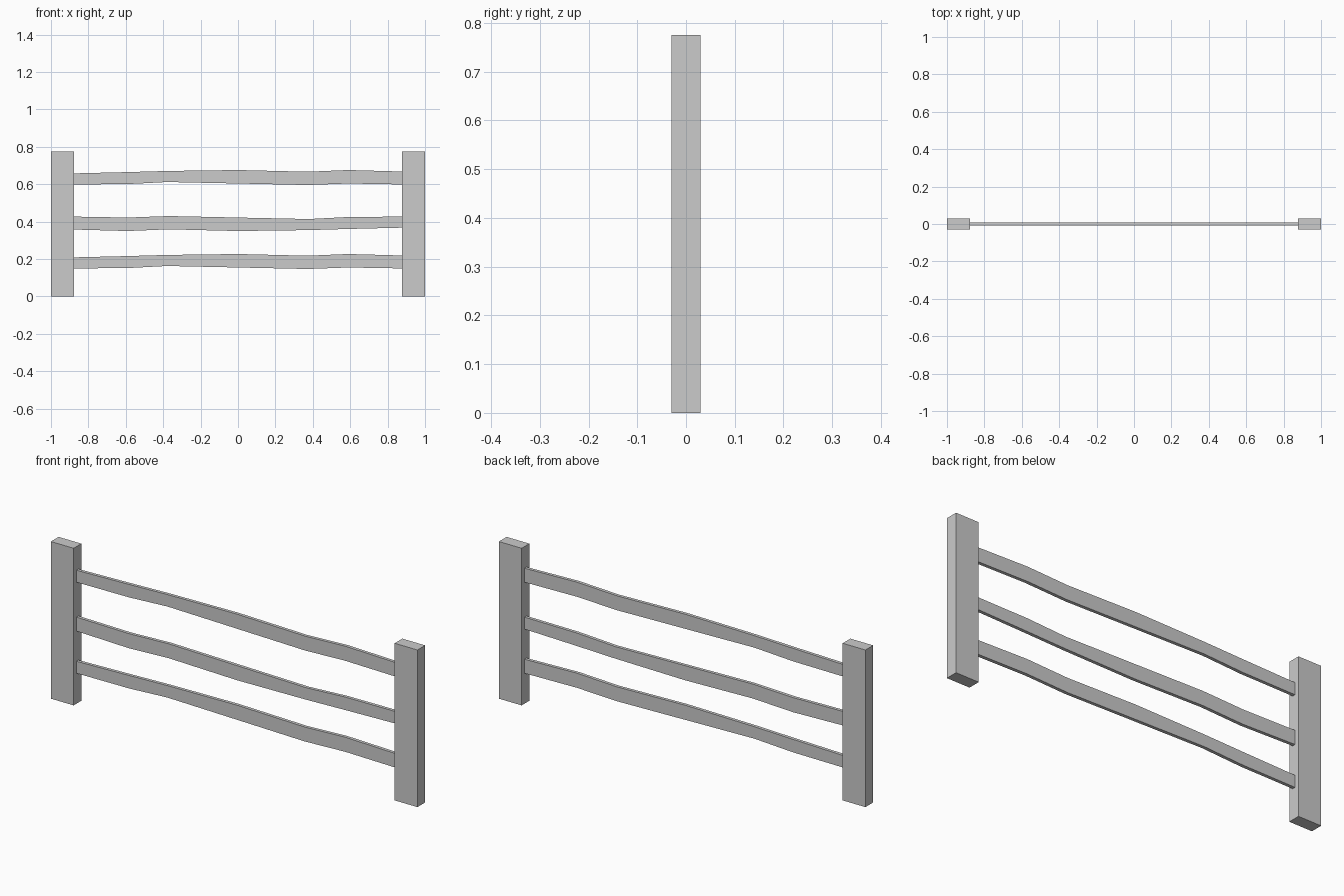
import bpy, bmesh, math

if "Cube" in bpy.data.objects:
    bpy.data.objects.remove(bpy.data.objects["Cube"])

POST_W, POST_D, POST_H = 0.124, 0.06, 0.775
RAIL_D = 0.016

# Wavy rail outline: (x, bottom z, top z), relative to the rail centre line
STATIONS = [
    (-0.88, -0.036, 0.023), (-0.59, -0.034, 0.030), (-0.38, -0.023, 0.036),
    (0.0, -0.031, 0.041), (0.37, -0.039, 0.032), (0.59, -0.031, 0.041),
    (0.88, -0.036, 0.033),
]


def add_object(name, bm, location, turn=0.0):
    bmesh.ops.recalc_face_normals(bm, faces=bm.faces)
    mesh = bpy.data.meshes.new(name)
    bm.to_mesh(mesh)
    bm.free()
    obj = bpy.data.objects.new(name, mesh)
    obj.location = location
    obj.rotation_euler.y = turn
    bpy.context.collection.objects.link(obj)
    return obj


def add_post(name, x):
    bm = bmesh.new()
    bmesh.ops.create_cube(bm, size=1)
    bmesh.ops.scale(bm, vec=(POST_W, POST_D, POST_H), verts=bm.verts)
    add_object(name, bm, (x, 0, POST_H / 2))


def add_rail(name, z, turn=0.0):
    bm = bmesh.new()
    rings = []
    for x, low, high in STATIONS:
        corners = [(-1, low), (1, low), (1, high), (-1, high)]
        rings.append([bm.verts.new((x, s * RAIL_D / 2, h)) for s, h in corners])
    for a, b in zip(rings, rings[1:]):
        for i in range(4):
            j = (i + 1) % 4
            bm.faces.new((a[i], a[j], b[j], b[i]))
    bm.faces.new(rings[0])
    bm.faces.new(rings[-1])
    add_object(name, bm, (0, 0, z), turn)


# End posts
for side, sign in (("left", -1), ("right", 1)):
    add_post(f"{side}_post", sign * (1 - POST_W / 2))

# Rails: the middle one is the same plank turned upside down
add_rail("lower_rail", 0.186)
add_rail("middle_rail", 0.391, math.pi)
add_rail("upper_rail", 0.635)
